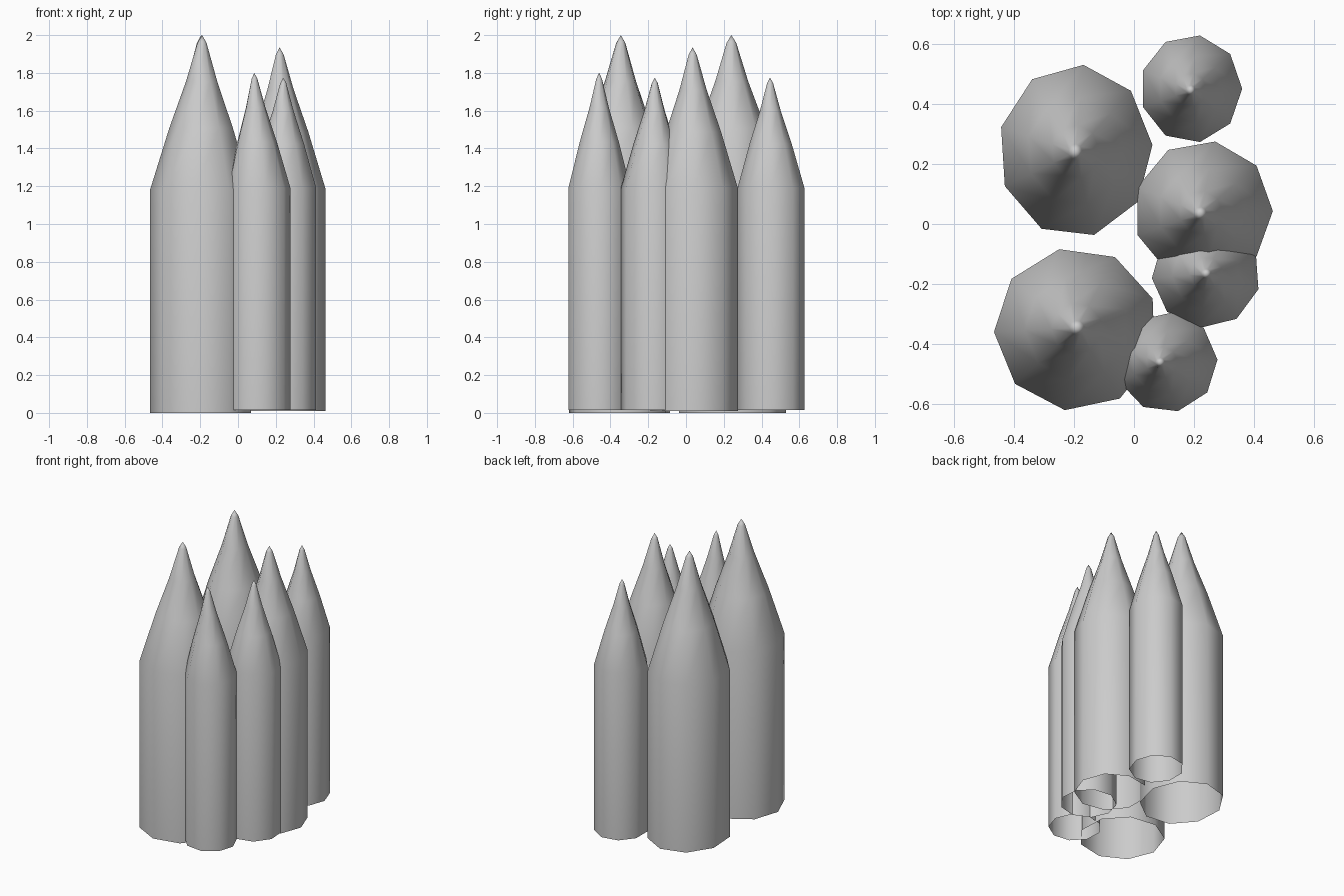
import bpy, bmesh
from math import cos, sin, radians

if "Cube" in bpy.data.objects:
    bpy.data.objects.remove(bpy.data.objects["Cube"])

SIDES = 9
# tip profile: fraction of tip height, fraction of radius
TAPER = [(0.0, 1.0), (0.4, 0.63), (0.7, 0.31), (0.95, 0.09)]


def spike(name, centre, radii, phase, base, shoulder, tip):
    """Open-bottomed nine-sided post with a curved pointed tip."""
    bm = bmesh.new()
    tx, ty, top = tip
    levels = [(base, 1.0, 0.0)]
    levels += [(shoulder + t * (top - shoulder), r, t) for t, r in TAPER]
    rings = []
    for z, r, t in levels:
        cx = centre[0] + (tx - centre[0]) * t
        cy = centre[1] + (ty - centre[1]) * t
        rings.append([bm.verts.new((cx + radii[0] * r * cos(radians(phase + i * 360 / SIDES)),
                                    cy + radii[1] * r * sin(radians(phase + i * 360 / SIDES)), z))
                      for i in range(SIDES)])
    apex = bm.verts.new(tip)
    for low, high in zip(rings, rings[1:]):
        for i in range(SIDES):
            j = (i + 1) % SIDES
            bm.faces.new((low[i], low[j], high[j], high[i]))
    for i in range(SIDES):
        bm.faces.new((rings[-1][i], rings[-1][(i + 1) % SIDES], apex))
    for f in bm.faces:
        f.smooth = True
    mesh = bpy.data.meshes.new(name)
    bm.to_mesh(mesh)
    bm.free()
    bpy.context.collection.objects.link(bpy.data.objects.new(name, mesh))


# two large posts
spike("large_post_back", (-0.195, 0.243), (0.257, 0.288), 4, 0.0, 1.18, (-0.195, 0.24, 2.0))
spike("large_post_front", (-0.192, -0.35), (0.274, 0.272), 22, 0.0, 1.18, (-0.19, -0.345, 2.0))
# medium post
spike("medium_post", (0.23, 0.043), (0.232, 0.235), 0, 0.01, 1.19, (0.22, 0.035, 1.935))
# small posts
spike("small_post_back", (0.19, 0.45), (0.17, 0.18), 0, 0.015, 1.19, (0.188, 0.445, 1.775))
spike("small_post_middle", (0.24, -0.168), (0.181, 0.178), -16, 0.015, 1.19, (0.24, -0.165, 1.775))
spike("small_post_front", (0.108, -0.46), (0.17, 0.167), 3, 0.015, 1.19, (0.086, -0.46, 1.8))
